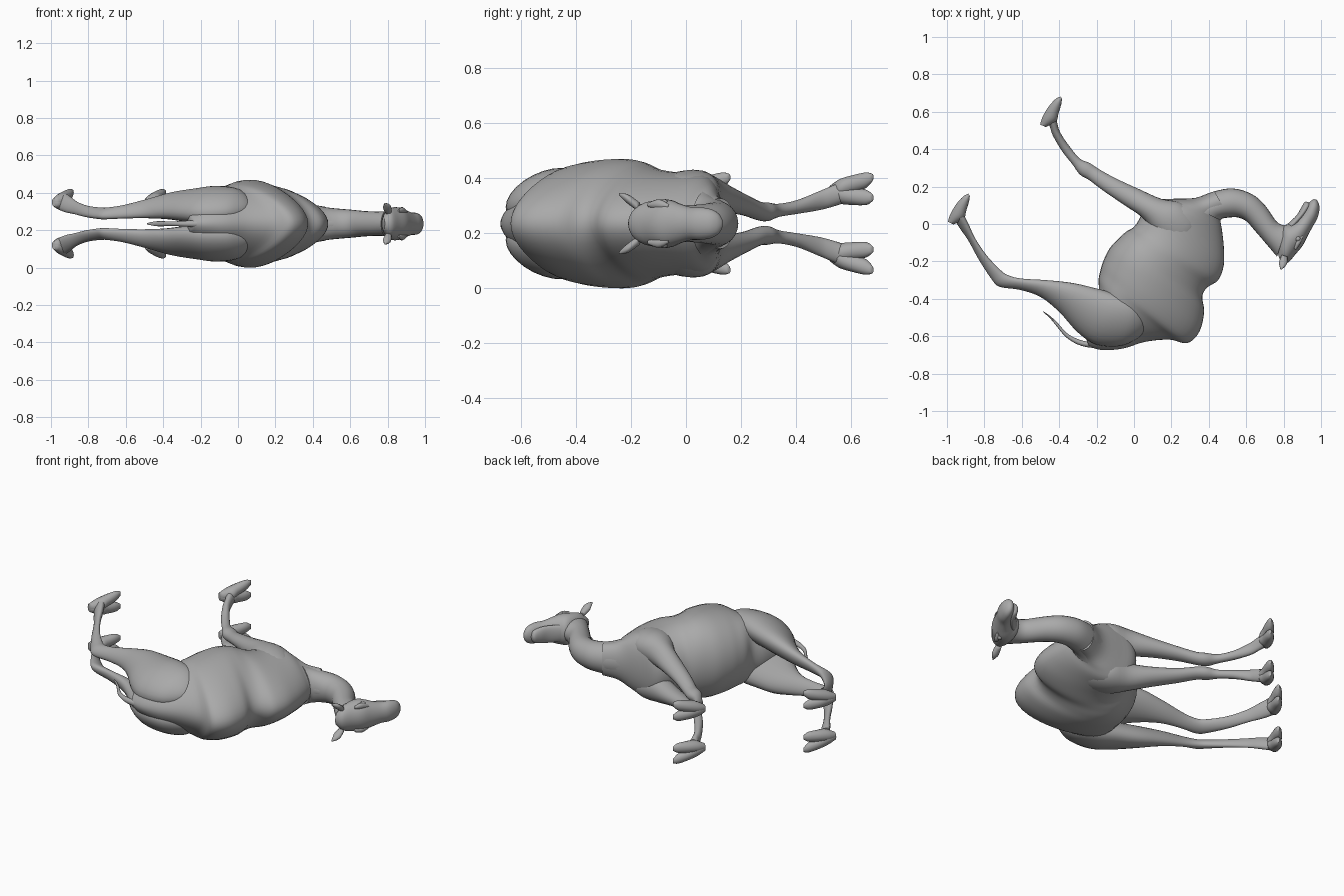
import bpy
import bmesh
import math
from mathutils import Vector

if "Cube" in bpy.data.objects:
    bpy.data.objects.remove(bpy.data.objects["Cube"])

MID = 0.235  # height of the animal's plane of symmetry; it lies on its side

hide = bpy.data.materials.new("grey_hide")
hide.use_nodes = True
GREY = (0.4, 0.4, 0.4, 1.0)
hide.diffuse_color = GREY
hide.node_tree.nodes["Principled BSDF"].inputs["Base Color"].default_value = GREY


def finish(name, bm, mirror):
    """Turn a bmesh into a smooth object, optionally paired across the middle."""
    bmesh.ops.recalc_face_normals(bm, faces=bm.faces)
    mesh = bpy.data.meshes.new(name)
    bm.to_mesh(mesh)
    bm.free()
    mesh.materials.append(hide)
    obj = bpy.data.objects.new(name, mesh)
    obj.location.z = MID
    bpy.context.collection.objects.link(obj)
    if mirror:
        mod = obj.modifiers.new("pair", 'MIRROR')
        mod.use_axis = (False, False, True)
        mod.use_mirror_merge = False
    bpy.ops.object.select_all(action='DESELECT')
    obj.select_set(True)
    bpy.context.view_layer.objects.active = obj
    bpy.ops.object.shade_smooth_by_angle(angle=math.radians(60))


def catmull(p0, p1, p2, p3, t):
    return [0.5 * (2 * b + (c - a) * t + (2 * a - 5 * b + 4 * c - d) * t * t
                   + (3 * b - a - 3 * c + d) * t ** 3)
            for a, b, c, d in zip(p0, p1, p2, p3)]


def loft(name, rings, mirror=False, sides=24, steps=4, taper=0.0, lean=0.0):
    """Skin ovals given as edge point, opposite edge point, half width, side offset.
    taper narrows the first edge; lean shifts it towards the middle."""
    rings = [tuple(r) + (0.0,) * (6 - len(r)) for r in rings]
    fine = []
    for i in range(len(rings) - 1):
        quad = [rings[max(0, min(len(rings) - 1, i + k))] for k in (-1, 0, 1, 2)]
        fine += [catmull(*quad, s / steps) for s in range(steps)]
    fine.append(rings[-1])
    bm = bmesh.new()
    loops = []
    for ax, ay, bx, by, w, z in fine:
        centre = Vector(((ax + bx) / 2, (ay + by) / 2, z))
        half = Vector(((ax - bx) / 2, (ay - by) / 2, 0))
        w = max(w, 0.002)
        loop = []
        for k in range(sides):
            c, s = math.cos(2 * math.pi * k / sides), math.sin(2 * math.pi * k / sides)
            side = w * (s * (1 - taper * c) - lean * c)
            loop.append(bm.verts.new(centre + half * c + Vector((0, 0, side))))
        loops.append(loop)
    for low, high in zip(loops, loops[1:]):
        for k in range(sides):
            n = (k + 1) % sides
            bm.faces.new((low[k], low[n], high[n], high[k]))
    for end in (loops[0], loops[-1]):
        tip = bm.verts.new(sum((v.co for v in end), Vector()) / sides)
        for k in range(sides):
            bm.faces.new((end[k], end[(k + 1) % sides], tip))
    finish(name, bm, mirror)


# Torso with hump and withers, narrow along the back
loft("body", [
    (-0.24, -0.655, -0.27, -0.58, 0.04), (-0.17, -0.674, -0.26, -0.50, 0.085),
    (-0.06, -0.666, -0.23, -0.42, 0.135), (0.06, -0.63, -0.19, -0.36, 0.168),
    (0.19, -0.618, -0.19, -0.30, 0.188), (0.285, -0.637, -0.18, -0.25, 0.203),
    (0.35, -0.575, -0.165, -0.20, 0.217), (0.375, -0.47, -0.13, -0.13, 0.226),
    (0.365, -0.39, -0.08, -0.075, 0.222), (0.39, -0.34, -0.04, -0.04, 0.208),
    (0.45, -0.30, 0.0, -0.015, 0.194), (0.48, -0.22, 0.03, 0.03, 0.182),
    (0.48, -0.12, 0.06, 0.09, 0.176), (0.47, -0.03, 0.11, 0.13, 0.168),
    (0.462, 0.02, 0.21, 0.135, 0.135), (0.475, 0.03, 0.33, 0.14, 0.102),
    (0.51, 0.035, 0.43, 0.175, 0.088),
], sides=40, taper=0.3)

# Curved neck
loft("neck", [
    (0.462, 0.02, 0.23, 0.13, 0.12), (0.475, 0.03, 0.33, 0.14, 0.102),
    (0.51, 0.035, 0.43, 0.175, 0.088), (0.555, 0.035, 0.53, 0.19, 0.08),
    (0.60, 0.015, 0.63, 0.16, 0.074), (0.65, -0.04, 0.70, 0.10, 0.068),
    (0.71, -0.11, 0.765, 0.01, 0.065), (0.765, -0.175, 0.815, -0.01, 0.066),
])

# Head with long muzzle
loft("head", [
    (0.785, -0.21, 0.77, -0.16, 0.035), (0.825, -0.205, 0.775, -0.09, 0.073),
    (0.865, -0.16, 0.795, -0.015, 0.088), (0.902, -0.115, 0.832, 0.0, 0.085),
    (0.928, -0.065, 0.865, 0.015, 0.072), (0.955, -0.015, 0.893, 0.05, 0.06),
    (0.98, 0.03, 0.915, 0.08, 0.059), (0.992, 0.08, 0.93, 0.105, 0.052),
    (0.987, 0.112, 0.948, 0.125, 0.036), (0.975, 0.131, 0.96, 0.133, 0.014),
])
loft("lower_jaw", [
    (0.86, -0.02, 0.82, 0.0, 0.05), (0.91, 0.04, 0.868, 0.045, 0.05),
    (0.935, 0.075, 0.892, 0.085, 0.044), (0.945, 0.10, 0.908, 0.112, 0.033),
    (0.935, 0.116, 0.918, 0.12, 0.012),
])

# Ears, brows and eyes in pairs
loft("ears", [
    (0.79, -0.165, 0.82, -0.175, 0.018, 0.06),
    (0.775, -0.205, 0.82, -0.205, 0.018, 0.085),
    (0.778, -0.225, 0.81, -0.225, 0.013, 0.097),
    (0.783, -0.243, 0.79, -0.243, 0.004, 0.107),
], mirror=True, sides=12)
loft("brows", [
    (0.865, -0.14, 0.855, -0.13, 0.008, 0.068),
    (0.89, -0.105, 0.868, -0.09, 0.018, 0.07),
    (0.906, -0.065, 0.895, -0.06, 0.008, 0.062),
], mirror=True, sides=12)
bm = bmesh.new()
bmesh.ops.create_uvsphere(bm, u_segments=16, v_segments=10, radius=0.015)
bmesh.ops.translate(bm, verts=bm.verts, vec=(0.876, -0.08, 0.074))
finish("eyes", bm, True)

# Hind legs from thigh to ankle
loft("hind_legs", [
    (0.07, -0.56, 0.075, -0.50, 0.015, 0.10), (0.02, -0.61, 0.045, -0.455, 0.055, 0.10),
    (-0.07, -0.652, 0.0, -0.405, 0.08, 0.103), (-0.20, -0.645, -0.09, -0.375, 0.09, 0.102),
    (-0.30, -0.58, -0.20, -0.345, 0.08, 0.10), (-0.40, -0.47, -0.33, -0.315, 0.065, 0.097),
    (-0.50, -0.39, -0.47, -0.30, 0.047, 0.082), (-0.61, -0.352, -0.60, -0.292, 0.033, 0.065),
    (-0.72, -0.335, -0.67, -0.275, 0.029, 0.056), (-0.765, -0.29, -0.715, -0.245, 0.027, 0.056),
    (-0.83, -0.19, -0.79, -0.165, 0.026, 0.066), (-0.885, -0.09, -0.85, -0.075, 0.029, 0.084),
    (-0.93, -0.025, -0.88, -0.01, 0.036, 0.10), (-0.96, 0.02, -0.905, 0.04, 0.04, 0.115),
], mirror=True, lean=0.5)

# Front legs from shoulder to ankle
loft("front_legs", [
    (0.25, -0.16, 0.33, -0.08, 0.015, 0.115), (0.19, -0.13, 0.34, 0.02, 0.06, 0.115),
    (0.12, -0.06, 0.26, 0.11, 0.08, 0.116), (0.05, 0.03, 0.145, 0.135, 0.072, 0.106),
    (-0.05, 0.10, 0.03, 0.185, 0.052, 0.09), (-0.16, 0.175, -0.10, 0.245, 0.038, 0.068),
    (-0.24, 0.235, -0.19, 0.295, 0.034, 0.046), (-0.29, 0.265, -0.235, 0.325, 0.034, 0.043),
    (-0.33, 0.32, -0.29, 0.35, 0.024, 0.048), (-0.385, 0.39, -0.345, 0.415, 0.025, 0.06),
    (-0.435, 0.475, -0.392, 0.485, 0.034, 0.082), (-0.45, 0.52, -0.408, 0.53, 0.038, 0.097),
    (-0.47, 0.55, -0.415, 0.57, 0.04, 0.11),
], mirror=True)

# Two splayed toes on every foot: sole edge, top edge, half width
TOE = [
    (-0.995, 0.012, -0.965, -0.002, 0.02), (-0.982, 0.052, -0.91, 0.028, 0.036),
    (-0.952, 0.104, -0.897, 0.07, 0.033), (-0.915, 0.146, -0.882, 0.12, 0.028),
    (-0.886, 0.162, -0.878, 0.15, 0.013),
]
SPREAD = {"outer": (0.118, 0.126, 0.143, 0.158, 0.168),
          "inner": (0.112, 0.108, 0.10, 0.095, 0.094)}
for leg, dx, dy in (("hind", 0.0, 0.0), ("front", 0.493, 0.52)):
    for toe, offsets in SPREAD.items():
        loft(f"{leg}_{toe}_toes",
             [(ax + dx, ay + dy, bx + dx, by + dy, w, z)
              for (ax, ay, bx, by, w), z in zip(TOE, offsets)],
             mirror=True, sides=14)

# Thin tail with a tufted end
loft("tail", [
    (-0.17, -0.668, -0.19, -0.63, 0.02), (-0.28, -0.652, -0.27, -0.625, 0.016),
    (-0.36, -0.608, -0.35, -0.59, 0.012), (-0.415, -0.545, -0.405, -0.533, 0.014),
    (-0.45, -0.503, -0.442, -0.497, 0.012), (-0.487, -0.47, -0.483, -0.467, 0.004),
], sides=12)
